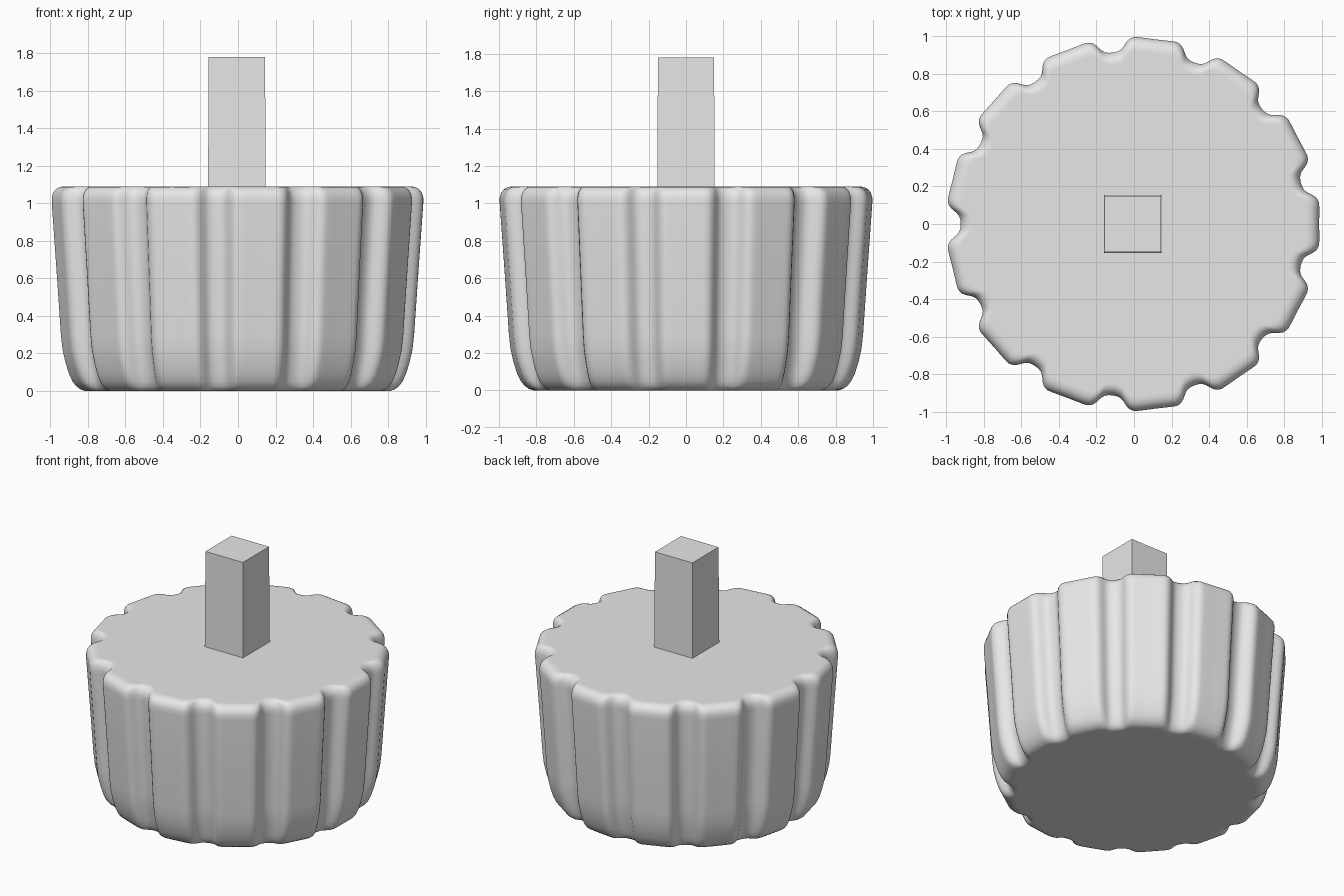
import bpy
import bmesh
from math import cos, sin, radians

cube = bpy.data.objects.get("Cube")
if cube:
    bpy.data.objects.remove(cube)

# Single grey material
grey = bpy.data.materials.new("plain grey")
grey.use_nodes = True
colour = (0.8, 0.8, 0.8, 1)
grey.diffuse_color = colour
grey.node_tree.nodes["Principled BSDF"].inputs["Base Color"].default_value = colour

GROOVES = 13
CENTRE = -0.004


def finish(name, bm):
    bmesh.ops.recalc_face_normals(bm, faces=bm.faces)
    mesh = bpy.data.meshes.new(name)
    bm.to_mesh(mesh)
    bm.free()
    mesh.materials.append(grey)
    obj = bpy.data.objects.new(name, mesh)
    bpy.context.collection.objects.link(obj)
    return obj


# Half a groove and half a lobe: degrees from the groove centre, depth
half = [(0, .077), (1.3, .075), (2.5, .069), (3.4, .057), (4.1, .042), (4.8, .026),
        (5.6, .012), (6.5, .004), (7.4, 0), (8.5, .001), (10, .003), (12, .005)]
step = 360 / GROOVES
middle = [(step / 2, .006)]
period = half + middle + [(step - a, d) for a, d in reversed(half[1:])]
outline = [(radians(180 + i * step + a), d) for i in range(GROOVES) for a, d in period]

# Wall rings: height, lobe radius, share of groove depth kept
rings = [(0, .79, .45), (0, .815, .5), (.008, .84, .58), (.025, .864, .7), (.05, .884, .82),
         (.09, .903, .92), (.15, .922, 1), (.22, .938, 1), (.3, .947, 1), (.65, .971, 1),
         (1.0, .996, 1), (1.03, .996, 1), (1.055, .989, 1), (1.074, .975, 1),
         (1.086, .955, .95), (1.09, .932, .9), (1.09, .915, .85)]

# Fluted body
bm = bmesh.new()
loops = []
for z, radius, keep in rings:
    loops.append([bm.verts.new((CENTRE + (radius - d * keep) * cos(a),
                                (radius - d * keep) * sin(a), z)) for a, d in outline])
count = len(outline)
for low, high in zip(loops, loops[1:]):
    for i in range(count):
        j = (i + 1) % count
        bm.faces.new((low[i], low[j], high[j], high[i])).smooth = True
bm.faces.new(loops[0])
bm.faces.new(loops[-1])
finish("fluted_body", bm)

# Square stem, slightly narrower at the top
bm = bmesh.new()
bmesh.ops.create_cube(bm, size=1)
for v in bm.verts:
    top = v.co.z > 0
    width = .3 if top else .308
    v.co = (v.co.x * width - .006, v.co.y * width, 1.78 if top else 1.0)
finish("stem", bm)
